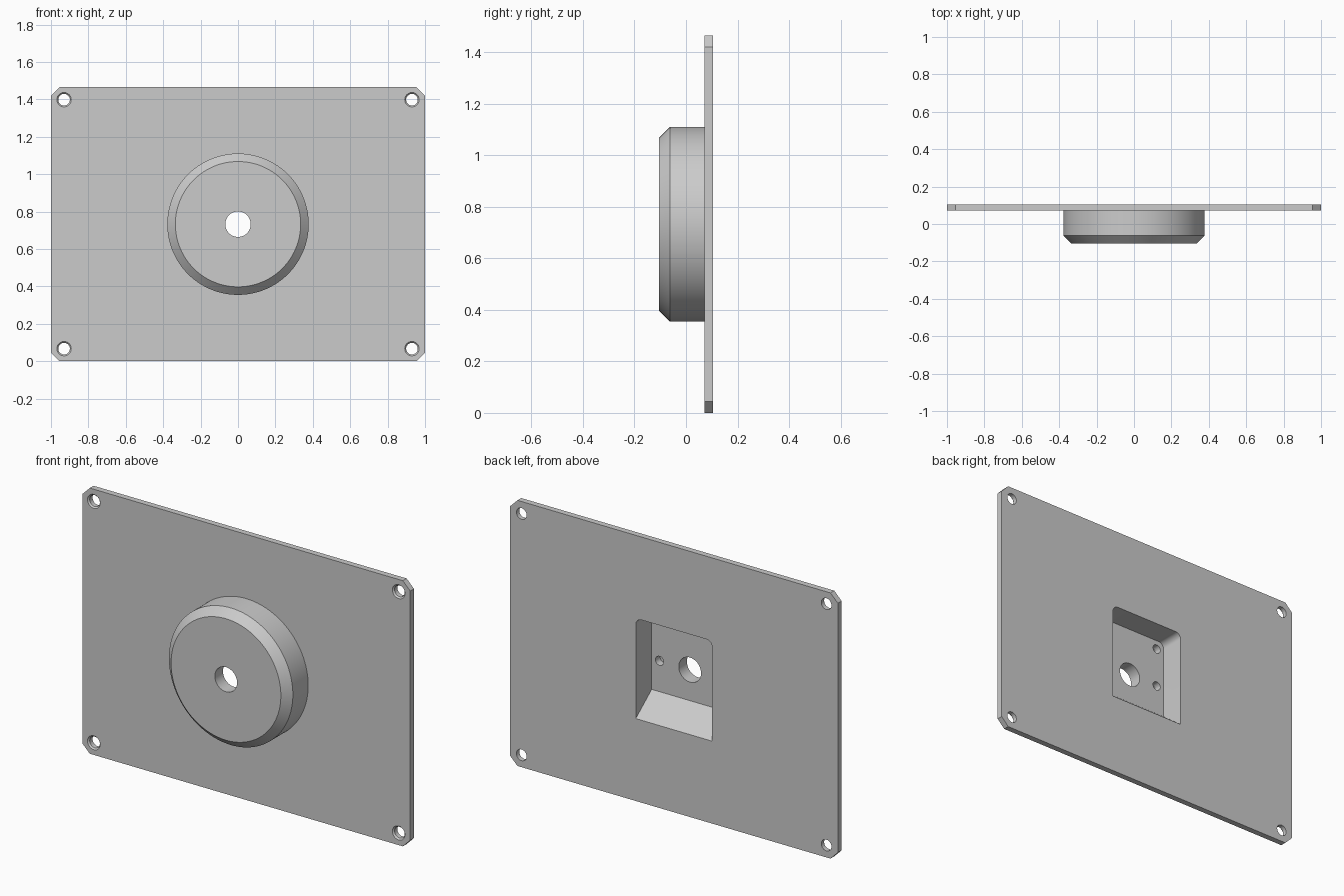
import bpy, bmesh
from math import sin, cos, pi, radians

cube = bpy.data.objects.get("Cube")
if cube:
    bpy.data.objects.remove(cube, do_unlink=True)

WIDTH, HEIGHT, MID = 1.0, 1.465, 0.7325      # half width, full height, centre height
FRONT, SEAT, BACK = -0.105, 0.072, 0.105     # dial face, plate front, plate back
FLOOR = -0.034                               # pocket floor

grey = bpy.data.materials.new("light grey")
grey.use_nodes = True
grey.diffuse_color = (0.6, 0.6, 0.6, 1)
grey.node_tree.nodes["Principled BSDF"].inputs["Base Color"].default_value = (0.6, 0.6, 0.6, 1)


def loft(name, rings):
    """Closed solid through rings of (x, z) points, each given as (y, points)."""
    bm = bmesh.new()
    loops = [[bm.verts.new((x, y, z)) for x, z in pts] for y, pts in rings]
    n = len(loops[0])
    for a, b in zip(loops, loops[1:]):
        for i in range(n):
            j = (i + 1) % n
            bm.faces.new((a[i], a[j], b[j], b[i]))
    bm.faces.new(loops[0])
    bm.faces.new(loops[-1])
    bmesh.ops.recalc_face_normals(bm, faces=bm.faces)
    mesh = bpy.data.meshes.new(name)
    bm.to_mesh(mesh)
    bm.free()
    mesh.materials.append(grey)
    obj = bpy.data.objects.new(name, mesh)
    bpy.context.collection.objects.link(obj)
    return obj


def arc(x, z, r, start=0, end=2 * pi, n=64, closed=True):
    steps = n if closed else n - 1
    return [(x + r * cos(start + (end - start) * i / steps),
             z + r * sin(start + (end - start) * i / steps)) for i in range(n)]


def turned(name, x, z, profile, n=64):
    """Round solid along y from (y, radius) steps."""
    return loft(name, [(y, arc(x, z, r, n=n)) for y, r in profile])


def combine(target, tool, operation):
    mod = target.modifiers.new(operation, 'BOOLEAN')
    mod.operation, mod.object, mod.solver = operation, tool, 'EXACT'
    bpy.context.view_layer.objects.active = target
    bpy.ops.object.modifier_apply(modifier=mod.name)
    bpy.data.objects.remove(tool, do_unlink=True)


# Plate with clipped corners
c = 0.045
outline = [(-WIDTH + c, 0), (WIDTH - c, 0), (WIDTH, c), (WIDTH, HEIGHT - c),
           (WIDTH - c, HEIGHT), (-WIDTH + c, HEIGHT), (-WIDTH, HEIGHT - c), (-WIDTH, c)]
plate = loft("mounting_plate", [(SEAT, outline), (BACK, outline)])

# Round boss with a bevelled rim
boss = turned("round_boss", 0, MID, [(FRONT, 0.335), (FRONT + 0.043, 0.378),
                                     (SEAT + 0.015, 0.378)], n=128)
combine(plate, boss, 'UNION')


# Back pocket: sloped bottom wall, rounded upper corners
def pocket_ring(bottom):
    half, top, r = 0.233, MID + 0.275, 0.035
    return ([(-half, bottom), (half, bottom)]
            + arc(half - r, top - r, r, 0, pi / 2, 9, False)
            + arc(-half + r, top - r, r, pi / 2, pi, 9, False))


slope = 0.108 / (BACK - FLOOR)
lip = 0.02
pocket = loft("pocket_cutter", [(FLOOR, pocket_ring(MID - 0.17)),
                                (BACK + lip, pocket_ring(MID - 0.278 - slope * lip))])
combine(plate, pocket, 'DIFFERENCE')

# Centre bore
combine(plate, turned("bore_cutter", 0, MID, [(-0.2, 0.068), (0.2, 0.068)]), 'DIFFERENCE')

for side in (-1, 1):
    # Blind pin holes in the pocket floor
    for dz in (0, 0.225):
        pin = turned("pin_cutter", side * 0.185, MID + dz,
                     [(FLOOR - 0.04, 0.025), (FLOOR + 0.02, 0.025)], n=32)
        combine(plate, pin, 'DIFFERENCE')
    # Countersunk corner screw holes
    for z in (0.067, HEIGHT - 0.067):
        screw = turned("screw_cutter", side * 0.93, z,
                       [(SEAT - 0.01, 0.048), (SEAT + 0.008, 0.031), (BACK + 0.02, 0.031)], n=48)
        combine(plate, screw, 'DIFFERENCE')

bpy.ops.object.select_all(action='DESELECT')
plate.select_set(True)
bpy.context.view_layer.objects.active = plate
bpy.ops.object.shade_smooth_by_angle(angle=radians(30))
